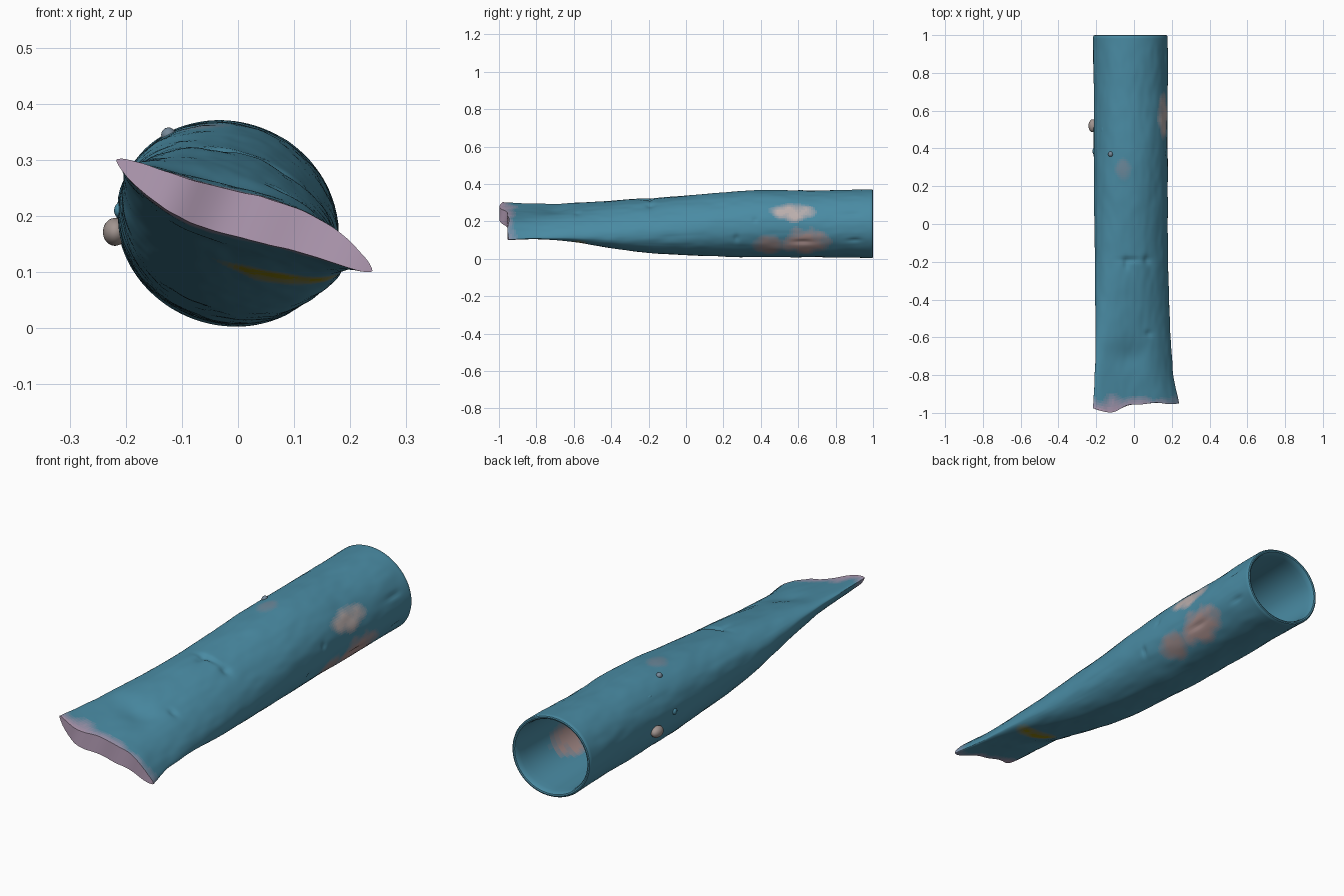
import bpy, bmesh, math
from mathutils import Vector, noise

if "Cube" in bpy.data.objects:
    bpy.data.objects.remove(bpy.data.objects["Cube"])

SEG, RINGS = 128, 180
TILT = math.radians(23.5)
TIP = -0.95
# stations along the tube: y, centre x, centre z, half width, half thickness
STATIONS = [(-0.95, .012, .201, .248, .040), (-0.8, .000, .200, .227, .052),
            (-0.6, -.005, .195, .215, .078), (-0.4, -.009, .183, .208, .109),
            (-0.2, -.013, .177, .204, .134), (0.0, -.015, .179, .202, .150),
            (0.3, -.017, .187, .200, .172), (0.7, -.018, .187, .199, .175),
            (1.0, -.019, .187, .200, .181)]
# dents: point, radius along (x, y, z), depth
DENTS = [((-.05, -.70, .25), (.10, .07, .12), .016), ((-.02, -.19, .31), (.05, .012, .08), .010),
         ((-.04, -.21, .31), (.015, .03, .08), .010), ((.07, -.19, .29), (.02, .02, .06), .010),
         ((.17, .88, .24), (.05, .05, .012), .008), ((.16, .90, .10), (.05, .04, .010), .008),
         ((.15, .62, .09), (.05, .05, .010), .008), ((.08, -.58, .25), (.02, .015, .05), .008),
         ((.17, .27, .11), (.05, .012, .02), .008), ((.17, .37, .21), (.05, .012, .012), .008)]
BLUE = (.068, .26, .37)
PINK = (.46, .34, .47)
# colour stains: point, radius along (x, y, z), colour
STAINS = [((.17, .57, .25), (.10, .13, .055), (.50, .43, .42)),
          ((.14, .64, .09), (.09, .15, .09), (.38, .26, .25)),
          ((.14, .44, .07), (.08, .09, .07), (.30, .23, .23)),
          ((-.06, .29, .36), (.05, .06, .05), (.15, .25, .33)),
          ((.08, -.575, .10), (.13, .06, .07), (.30, .25, .005))]
LEVELS = 8


def station(y):
    """Smoothly interpolated section values at y."""
    i = max(k for k in range(len(STATIONS) - 1) if STATIONS[k][0] <= y + 1e-6)
    p = [STATIONS[min(max(i + k, 0), len(STATIONS) - 1)] for k in (-1, 0, 1, 2)]
    t = (y - p[1][0]) / (p[2][0] - p[1][0])
    out = []
    for c in range(1, 5):
        m1 = (p[2][c] - p[0][c]) / (p[2][0] - p[0][0])
        m2 = (p[3][c] - p[1][c]) / (p[3][0] - p[1][0])
        h = p[2][0] - p[1][0]
        out.append((2*t**3 - 3*t*t + 1)*p[1][c] + (t**3 - 2*t*t + t)*h*m1
                   + (3*t*t - 2*t**3)*p[2][c] + (t**3 - t*t)*h*m2)
    return out


def spread(p, centre, radius):
    return sum(((p[k] - centre[k]) / radius[k]) ** 2 for k in range(3))


def ring(bm, y, inset=0.0, rough=True):
    """One tilted, lens-to-round section of the tube."""
    cx, cz, a, b = station(y)
    flat = min(1, max(0, (-0.1 - y) / 0.8))
    a, b = a - inset * (1 + 2 * flat), b - inset
    verts = []
    for i in range(SEG):
        th = 2 * math.pi * i / SEG
        s = math.sin(th)
        u, v = a * math.cos(th), b * math.copysign(abs(s) ** (1 + .3 * flat), s)
        v += .014 * flat * flat * math.sin(math.pi * u / a)  # gentle S of the pinch
        x = cx + u * math.cos(TILT) + v * math.sin(TILT)
        z = cz - u * math.sin(TILT) + v * math.cos(TILT)
        yy = y
        if y < -0.8:  # ragged pinched edge
            yy -= (-0.8 - y) / .15 * (.020 * math.exp(-((x + .20) / .05) ** 2)
                                      + .042 * math.exp(-((x + .12) / .08) ** 2)
                                      + .004 * math.sin(x * 40))
        p = Vector((x, yy, z))
        if rough:
            out = Vector((x - cx, 0, z - cz)).normalized()
            if abs(s) > .2:
                out = Vector((math.sin(TILT), 0, math.cos(TILT))) * math.copysign(.5, s) + out * .5
            d = .004 * noise.noise(Vector((x * 9, y * 5, z * 9)))
            d += .002 * noise.noise(Vector((x * 30, y * 12, z * 30)))
            for c, r, depth in DENTS:
                d -= depth * math.exp(-spread(p, c, r))
            p += out * d * min(1, (1 - y) * 12)
        verts.append(bm.verts.new(p))
    return verts


def material(name, col):
    m = bpy.data.materials.get(name) or bpy.data.materials.new(name)
    m.diffuse_color = (*col, 1)
    m.use_nodes = True
    m.node_tree.nodes["Principled BSDF"].inputs["Base Color"].default_value = m.diffuse_color
    return m


def mix(a, b, t):
    return tuple(p + (q - p) * t for p, q in zip(a, b))


# squashed tube: outer wall, rounded rim, inner wall
bm = bmesh.new()
rings = [ring(bm, TIP + (.992 - TIP) * k / RINGS) for k in range(RINGS + 1)]
rings += [ring(bm, .998, .003, False), ring(bm, 1.0, .008, False),
          ring(bm, .998, .014, False), ring(bm, .99, .018, False)]
rings += [ring(bm, .97 - 1.8 * k / 60, .020, False) for k in range(61)]
for r0, r1 in zip(rings, rings[1:]):
    for i in range(SEG):
        j = (i + 1) % SEG
        bm.faces.new((r0[i], r0[j], r1[j], r1[i]))

# closed pinched end and bottom of the cavity, bridged across
caps = []
for r in (rings[0], rings[-1]):
    for i in range(SEG // 2):
        quad = [r[i], r[i + 1], r[(SEG - i - 1) % SEG], r[(SEG - i) % SEG]]
        caps.append(bm.faces.new(list(dict.fromkeys(quad))))
bmesh.ops.recalc_face_normals(bm, faces=bm.faces)

# stains in stepped blends
palette = [BLUE]
for _, _, col in STAINS + [(0, 0, PINK)]:
    palette += [mix(BLUE, col, k / LEVELS) for k in range(1, LEVELS + 1)]
for f in bm.faces:
    c = f.calc_center_median()
    f.smooth = True
    best, pick = 0, 0
    for n, (pt, rad, _) in enumerate(STAINS):
        w = 1 - spread(c, pt, rad) + .5 * noise.noise(c * 18)
        w = min(1, w * 1.2)
        if w > best:
            best, pick = w, n
    w = (-.91 - c.y + .03 * noise.noise(c * 14)) / .07
    if w > best:
        best, pick = min(w, 1), len(STAINS)
    step = round(best * LEVELS)
    f.material_index = pick * LEVELS + step if step else 0
for f in caps[:SEG // 2]:
    f.material_index = len(palette) - 1
mesh = bpy.data.meshes.new("squashed_tube")
bm.to_mesh(mesh)
bm.free()
tube = bpy.data.objects.new("squashed_tube", mesh)
bpy.context.collection.objects.link(tube)
for k, col in enumerate(palette):
    mesh.materials.append(material(f"tube_colour_{k}", col))
bpy.context.view_layer.objects.active = tube
tube.select_set(True)
bpy.ops.object.shade_smooth_by_angle(angle=math.radians(40))

# little lumps stuck to the wall
LUMPS = [("side_lump", (-.219, .52, .172), (.022, .034, .025), (.36, .30, .28)),
         ("top_lump", (-.124, .37, .345), (.013, .014, .013), (.18, .25, .32)),
         ("small_lump", (-.210, .385, .21), (.011, .016, .014), BLUE),
         ("low_lump", (-.165, .50, .305), (.008, .025, .010), BLUE)]
for name, loc, size, col in LUMPS:
    bpy.ops.mesh.primitive_ico_sphere_add(subdivisions=3, radius=1, location=loc)
    o = bpy.context.object
    o.name, o.scale = name, size
    o.data.materials.append(material(name + "_colour", col))
    bpy.ops.object.shade_smooth()
